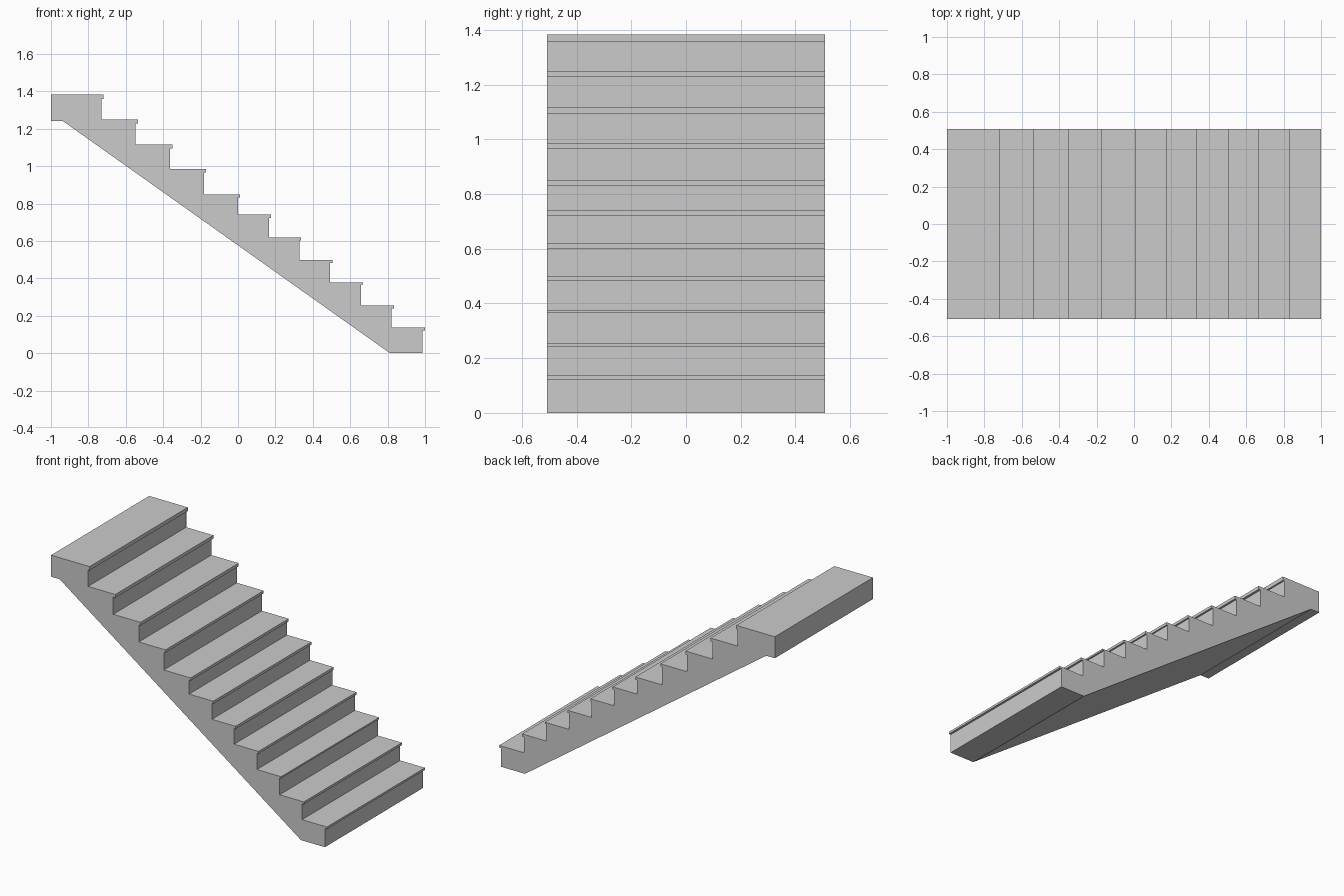
import bpy
import bmesh

if "Cube" in bpy.data.objects:
    bpy.data.objects.remove(bpy.data.objects["Cube"])

HALF_WIDTH = 0.508

# each step: nosing x, riser x, tread top z, nosing bottom z (bottom to top)
STEPS = [
    (1.000, 0.986, 0.136, 0.122),
    (0.833, 0.820, 0.256, 0.240),
    (0.668, 0.658, 0.377, 0.366),
    (0.504, 0.493, 0.499, 0.483),
    (0.338, 0.328, 0.619, 0.601),
    (0.176, 0.167, 0.740, 0.722),
    (0.012, 0.001, 0.849, 0.831),
    (-0.170, -0.182, 0.984, 0.966),
    (-0.351, -0.364, 1.116, 1.095),
    (-0.534, -0.549, 1.250, 1.228),
    (-0.720, -0.731, 1.383, 1.358),
]


def extrude_profile(name, points, half_width):
    """Extrude an x-z outline along y into a closed solid."""
    bm = bmesh.new()
    face = bm.faces.new([bm.verts.new((x, -half_width, z)) for x, z in points])
    out = bmesh.ops.extrude_face_region(bm, geom=[face])
    moved = [g for g in out["geom"] if isinstance(g, bmesh.types.BMVert)]
    bmesh.ops.translate(bm, verts=moved, vec=(0, 2 * half_width, 0))
    bmesh.ops.recalc_face_normals(bm, faces=bm.faces[:])
    mesh = bpy.data.meshes.new(name)
    bm.to_mesh(mesh)
    bm.free()
    obj = bpy.data.objects.new(name, mesh)
    bpy.context.collection.objects.link(obj)
    return obj


# sloped underside, from the upper landing down to the floor
outline = [(-1.0, 1.242), (-0.938, 1.242), (0.812, 0.0)]

# risers with overhanging nosings, climbing from the floor
floor_z = 0.0
for nosing_x, riser_x, top_z, lip_z in STEPS:
    outline += [(riser_x, floor_z), (riser_x, lip_z),
                (nosing_x, lip_z), (nosing_x, top_z)]
    floor_z = top_z

# back of the top landing
outline.append((-1.0, floor_z))

extrude_profile("stair_flight", outline, HALF_WIDTH)
